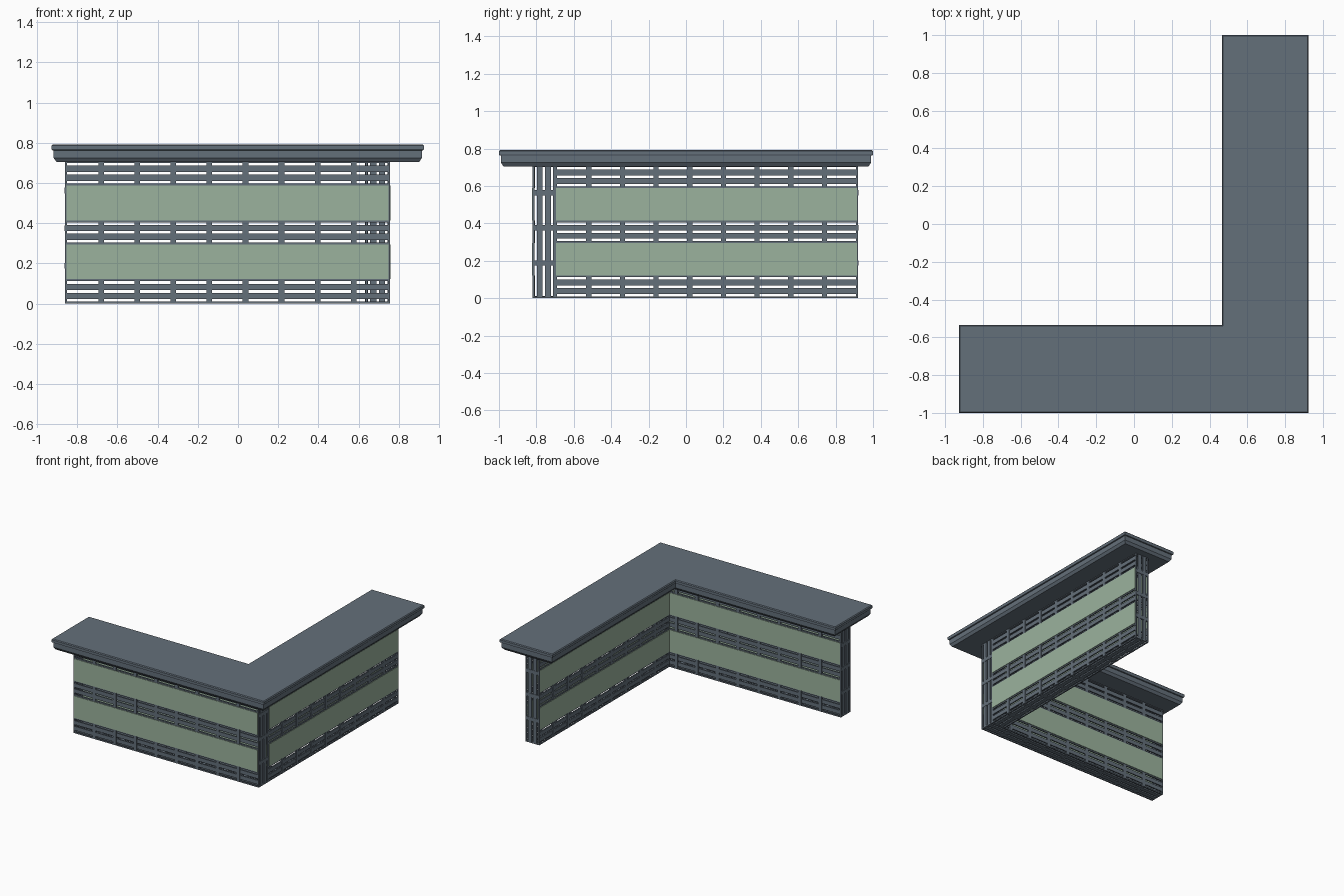
import bpy, bmesh, math
from mathutils import Matrix

if "Cube" in bpy.data.objects:
    bpy.data.objects.remove(bpy.data.objects["Cube"])

def material(name, rgb):
    m = bpy.data.materials.new(name)
    m.diffuse_color = (*rgb, 1)
    m.use_nodes = True
    m.node_tree.nodes["Principled BSDF"].inputs["Base Color"].default_value = m.diffuse_color
    return m

SLATE = material("slate", (0.127, 0.16, 0.195))
GREEN = material("pale_green", (0.33, 0.45, 0.34))

def finish(name, bm, mat, origin=(0, 0, 0), turn=0):
    bmesh.ops.recalc_face_normals(bm, faces=bm.faces)
    me = bpy.data.meshes.new(name)
    bm.to_mesh(me)
    bm.free()
    me.materials.append(mat)
    ob = bpy.data.objects.new(name, me)
    ob.location = origin
    ob.rotation_euler.z = turn
    bpy.context.collection.objects.link(ob)

def box(bm, x0, x1, y0, y1, z0, z1):
    m = Matrix.Translation(((x0 + x1) / 2, (y0 + y1) / 2, (z0 + z1) / 2))
    bmesh.ops.create_cube(bm, size=1, matrix=m @ Matrix.Diagonal((x1 - x0, y1 - y0, z1 - z0, 1)))

D, H, T = 0.12, 0.71, 0.01            # wing depth, height, bar thickness
BANDS = [(0.0, 0.122), (0.295, 0.415), (0.588, H)]
SLAT = 0.031

def slats(a, b):
    """Two evenly spaced slats between the edge bars of a band."""
    gap = (b - a - 2 * T - 2 * SLAT) / 3
    s = a + T + gap
    return [(s, s + SLAT), (s + SLAT + gap, s + 2 * SLAT + gap)]

def wing(name, length, origin, turn):
    bm = bmesh.new()
    L = length
    # corner posts
    for x in (0, L - T):
        for y in (0, D - T):
            box(bm, x, x + T, y, y + T, 0, H)
    # long sides: rails, slats and short uprights in each band
    for y in (0, D - T):
        for a, b in BANDS:
            for z0, z1 in [(a, a + T), (b - T, b)] + slats(a, b):
                box(bm, T, L - T, y, y + T, z0, z1)
            for i in range(1, 9):
                x = L * i / 9
                box(bm, x - 0.014, x + 0.014, y - 0.002, y + T + 0.002, a + 0.001, b - 0.001)
    # ends: upright slats with cross bars
    for x in (0, L - T):
        for y0, y1 in slats(0, D):
            box(bm, x, x + T, y0, y1, 0, H)
        for z0, z1 in [(0, T), (H - T, H)]:
            box(bm, x, x + T, T, D - T, z0, z1)
        for z in (0.188, 0.376, 0.563):
            box(bm, x - 0.002, x + T + 0.002, 0.001, D - 0.001, z - 0.014, z + 0.014)
    # underside slats and cross bars
    for y0, y1 in slats(0, D):
        box(bm, T, L - T, y0, y1, 0, T)
    for i in range(1, 9):
        x = L * i / 9
        box(bm, x - 0.014, x + 0.014, 0.001, D - 0.001, 0.001, T + 0.002)
    finish(name + "_lattice", bm, SLATE, origin, turn)
    # coloured panels on both long sides
    bm = bmesh.new()
    for z0, z1 in [(0.122, 0.295), (0.415, 0.588)]:
        for y in (-0.004, D - T):
            box(bm, 0.006, L - 0.006, y, y + T + 0.004, z0, z1)
    finish(name + "_panels", bm, GREEN, origin, turn)

wing("front_wing", 1.615, (-0.86, -0.82, 0), 0)
wing("side_wing", 1.62, (0.755, -0.70, 0), math.pi / 2)

# L-shaped countertop: stacked outlines of (inset, height)
bm = bmesh.new()
rings = []
for d, z in [(0.024, 0.705), (0.010, 0.725), (0.010, 0.762), (0.003, 0.764),
             (0, 0.769), (0, 0.786), (0.006, 0.792)]:
    x0, x1, xi = -0.927 + d, 0.925 - d, 0.465 + d
    y0, y1, yi = -1 + d, 1 - d, -0.535 - d
    pts = [(x0, y0), (x1, y0), (x1, y1), (xi, y1), (xi, yi), (x0, yi)]
    rings.append([bm.verts.new((x, y, z)) for x, y in pts])
for lo, hi in zip(rings, rings[1:]):
    for i in range(6):
        j = (i + 1) % 6
        bm.faces.new((lo[i], lo[j], hi[j], hi[i]))
bm.faces.new(rings[0][::-1])
bm.faces.new(rings[-1])
finish("countertop", bm, SLATE)
